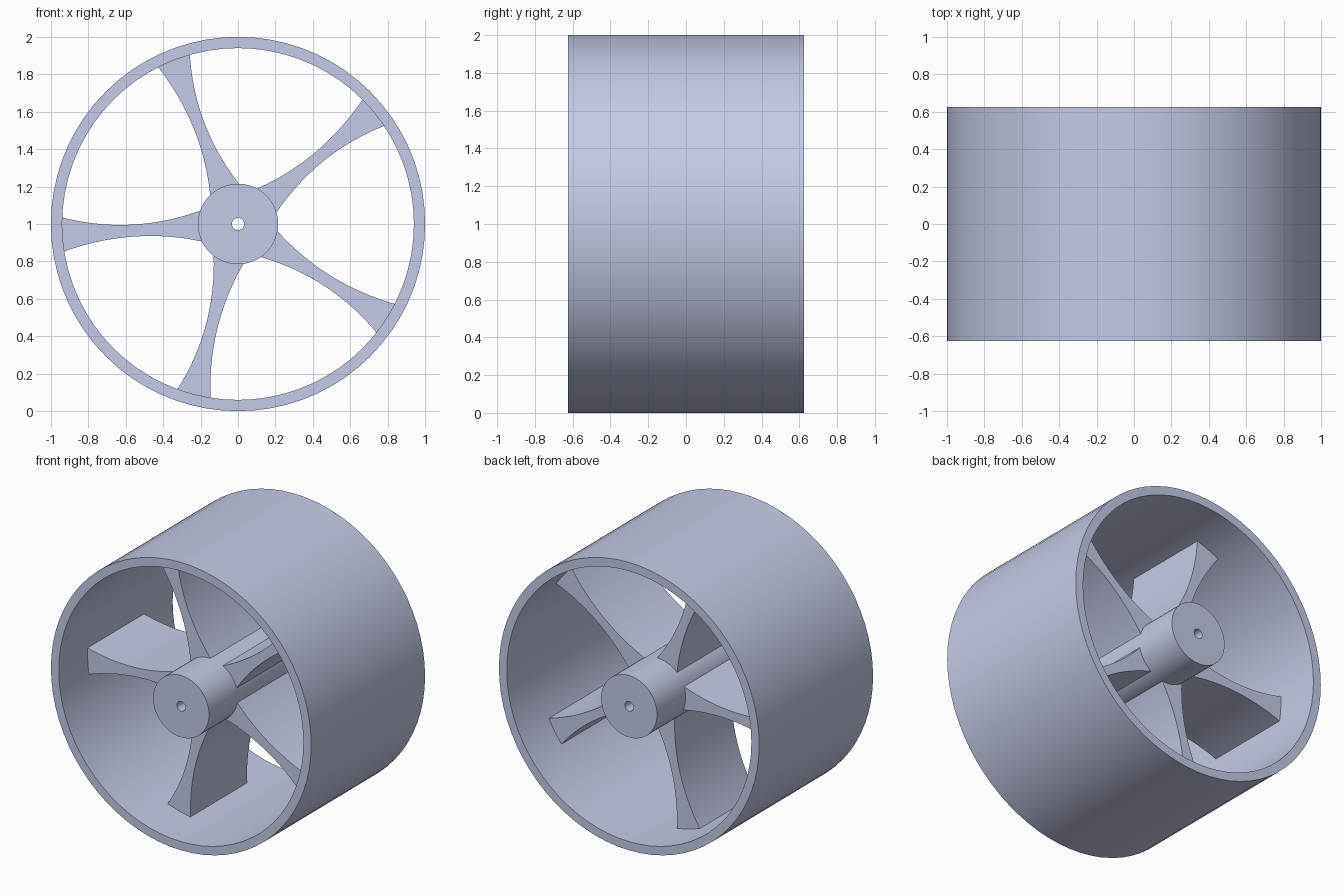
import bpy
import bmesh
import math

cube = bpy.data.objects.get("Cube")
if cube:
    bpy.data.objects.remove(cube, do_unlink=True)

WIDTH = 1.25          # rim and hub length along y
SPOKE_WIDTH = 0.62    # spokes are half as deep, centred in the rim
CENTRE_Z = 1.0

metal = bpy.data.materials.new("pale blue grey metal")
colour = (0.59, 0.638, 0.854, 1.0)
metal.diffuse_color = colour
metal.use_nodes = True
metal.node_tree.nodes["Principled BSDF"].inputs["Base Color"].default_value = colour


def finish(name, bm):
    """Turn a bmesh into a smooth-shaded object with sharp corners."""
    bmesh.ops.recalc_face_normals(bm, faces=bm.faces)
    mesh = bpy.data.meshes.new(name)
    bm.to_mesh(mesh)
    bm.free()
    mesh.materials.append(metal)
    obj = bpy.data.objects.new(name, mesh)
    obj.location.z = CENTRE_Z
    bpy.context.collection.objects.link(obj)
    bpy.ops.object.select_all(action='DESELECT')
    obj.select_set(True)
    bpy.context.view_layer.objects.active = obj
    bpy.ops.object.shade_smooth_by_angle(angle=math.radians(30))
    return obj


def tube(name, outer, inner, sides):
    """Hollow cylinder along y: a rectangular section swept round the axis."""
    bm = bmesh.new()
    h = WIDTH / 2
    section = [(outer, -h), (outer, h), (inner, h), (inner, -h)]
    loops = []
    for i in range(sides):
        a = math.tau * i / sides
        loops.append([bm.verts.new((r * math.cos(a), y, r * math.sin(a)))
                      for r, y in section])
    for i in range(sides):
        p, q = loops[i], loops[(i + 1) % sides]
        for j in range(4):
            k = (j + 1) % 4
            bm.faces.new((p[j], p[k], q[k], q[j]))
    return finish(name, bm)


def curve_through(points, u):
    """Parabola through three points, evaluated at u."""
    total = 0.0
    for i, (ui, vi) in enumerate(points):
        for j, (uj, _) in enumerate(points):
            if i != j:
                vi *= (u - uj) / (ui - uj)
        total += vi
    return total


# Spoke outline: two curved edges, flaring at the rim and at the hub
UPPER = [(-0.94, 0.035), (-0.58, -0.004), (-0.205, 0.07)]
LOWER = [(-0.93, -0.147), (-0.47, -0.064), (-0.19, -0.094)]
STEPS = 20


def spoke(name, angle):
    bm = bmesh.new()
    c, s = math.cos(angle), math.sin(angle)
    rows = []
    for i in range(STEPS + 1):
        t = i / STEPS
        row = []
        # both ends are sunk slightly into the rim and the hub
        for edge, start, end in ((UPPER, -0.965, -0.17), (LOWER, -0.95, -0.16)):
            u = start + (end - start) * t
            v = curve_through(edge, u)
            for y in (-SPOKE_WIDTH / 2, SPOKE_WIDTH / 2):
                row.append(bm.verts.new((u * c - v * s, y, u * s + v * c)))
        rows.append([row[0], row[1], row[3], row[2]])
    for p, q in zip(rows, rows[1:]):
        for j in range(4):
            k = (j + 1) % 4
            bm.faces.new((p[j], p[k], q[k], q[j]))
    bm.faces.new(rows[0])
    bm.faces.new(rows[-1])
    return finish(name, bm)


# Rim, hub with axle hole, and five spokes
tube("rim", 1.0, 0.94, 72)
tube("hub", 0.215, 0.033, 48)
for n in range(5):
    spoke(f"spoke_{n + 1}", math.tau * n / 5)
